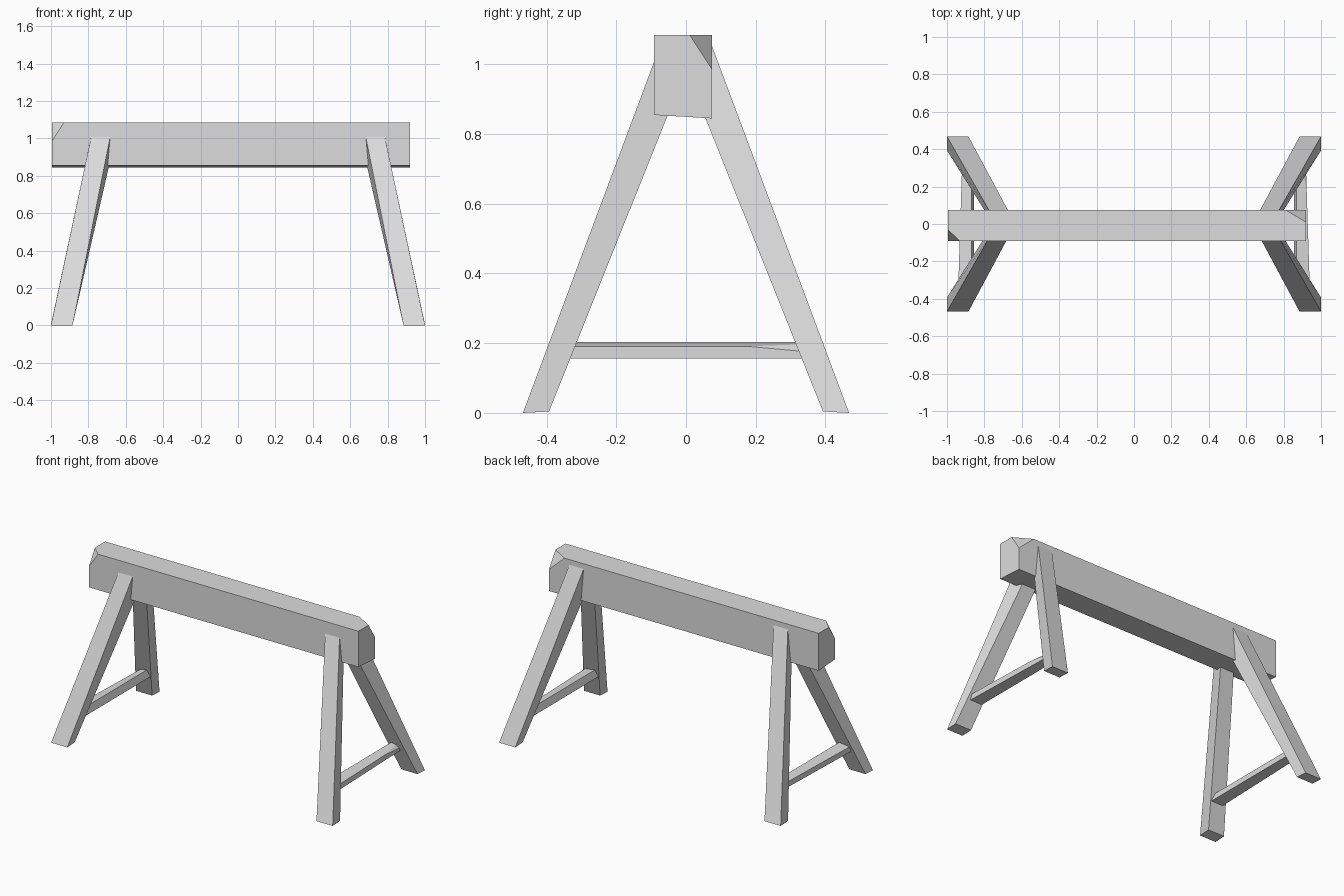
import bpy
import bmesh
from mathutils import Vector

cube = bpy.data.objects.get("Cube")
if cube:
    bpy.data.objects.remove(cube, do_unlink=True)

GREY = (0.72, 0.72, 0.72, 1.0)
wood = bpy.data.materials.new("plain_grey")
wood.use_nodes = True
wood.diffuse_color = GREY
wood.node_tree.nodes["Principled BSDF"].inputs["Base Color"].default_value = GREY


def plank(name, start, end, chips=()):
    """Join two four-cornered ends into a plank, then slice off chipped corners.
    Each chip is three points on its cutting plane."""
    bm = bmesh.new()
    a = [bm.verts.new(p) for p in start]
    b = [bm.verts.new(p) for p in end]
    bm.faces.new(a)
    bm.faces.new(b)
    for i in range(4):
        j = (i + 1) % 4
        bm.faces.new((a[i], a[j], b[j], b[i]))
    centre = sum((v.co for v in bm.verts), Vector()) / 8
    for chip in chips:
        p, q, r = (Vector(c) for c in chip)
        normal = (q - p).cross(r - p).normalized()
        if normal.dot(centre - p) > 0:
            normal.negate()
        bmesh.ops.bisect_plane(bm, geom=bm.verts[:] + bm.edges[:] + bm.faces[:],
                               plane_co=p, plane_no=normal, clear_outer=True)
        rim = [e for e in bm.edges if e.is_boundary]
        bmesh.ops.holes_fill(bm, edges=rim, sides=0)
    bmesh.ops.recalc_face_normals(bm, faces=bm.faces[:])
    mesh = bpy.data.meshes.new(name)
    bm.to_mesh(mesh)
    bm.free()
    mesh.materials.append(wood)
    obj = bpy.data.objects.new(name, mesh)
    bpy.context.collection.objects.link(obj)
    return obj


# Top beam, with one chipped corner at each end
FRONT, BACK, TOP = -0.092, 0.075, 1.085
LOW_X, HIGH_X, CHIP_Z = -0.995, 0.92, 0.985


def beam_end(x):
    return [(x, FRONT, 0.855), (x, BACK, 0.845), (x, BACK, TOP), (x, FRONT, TOP)]


plank("top_beam", beam_end(LOW_X), beam_end(HIGH_X), chips=[
    ((HIGH_X, 0.01, TOP), (0.81, BACK, TOP), (HIGH_X, BACK, CHIP_Z)),
    ((LOW_X, -0.03, TOP), (-0.93, FRONT, TOP), (LOW_X, FRONT, CHIP_Z)),
])

# Four splayed legs, mirrored from one corner
foot = [(1.0, 0.468, 0), (0.885, 0.468, 0), (0.885, 0.393, 0.004), (1.0, 0.393, 0.004)]
head = [(0.774, 0.072, 1.06), (0.673, 0.072, 1.06), (0.642, -0.03, 1.06), (0.735, -0.03, 1.06)]
for sx, side in ((1, "left"), (-1, "right")):
    for sy, place in ((-1, "front"), (1, "back")):
        plank(f"{place}_{side}_leg",
              [(sx * x, sy * y, z) for x, y, z in foot],
              [(sx * x, sy * y, z) for x, y, z in head])

# Low stretchers between each pair of legs, tapering towards the back
REACH = 0.35
for sx, side in ((1, "left"), (-1, "right")):
    ends = []
    for y, outer in ((-REACH, 0.94), (REACH, 0.918)):
        ends.append([(sx * outer, y, 0.156), (sx * outer, y, 0.191),
                     (sx * 0.868, y, 0.203), (sx * 0.855, y, 0.156)])
    chips = []
    if sx > 0:
        chips.append(((0.923, 0.18, 0.191), (0.918, REACH, 0.175), (0.893, REACH, 0.196)))
    plank(f"{side}_stretcher", *ends, chips=chips)
